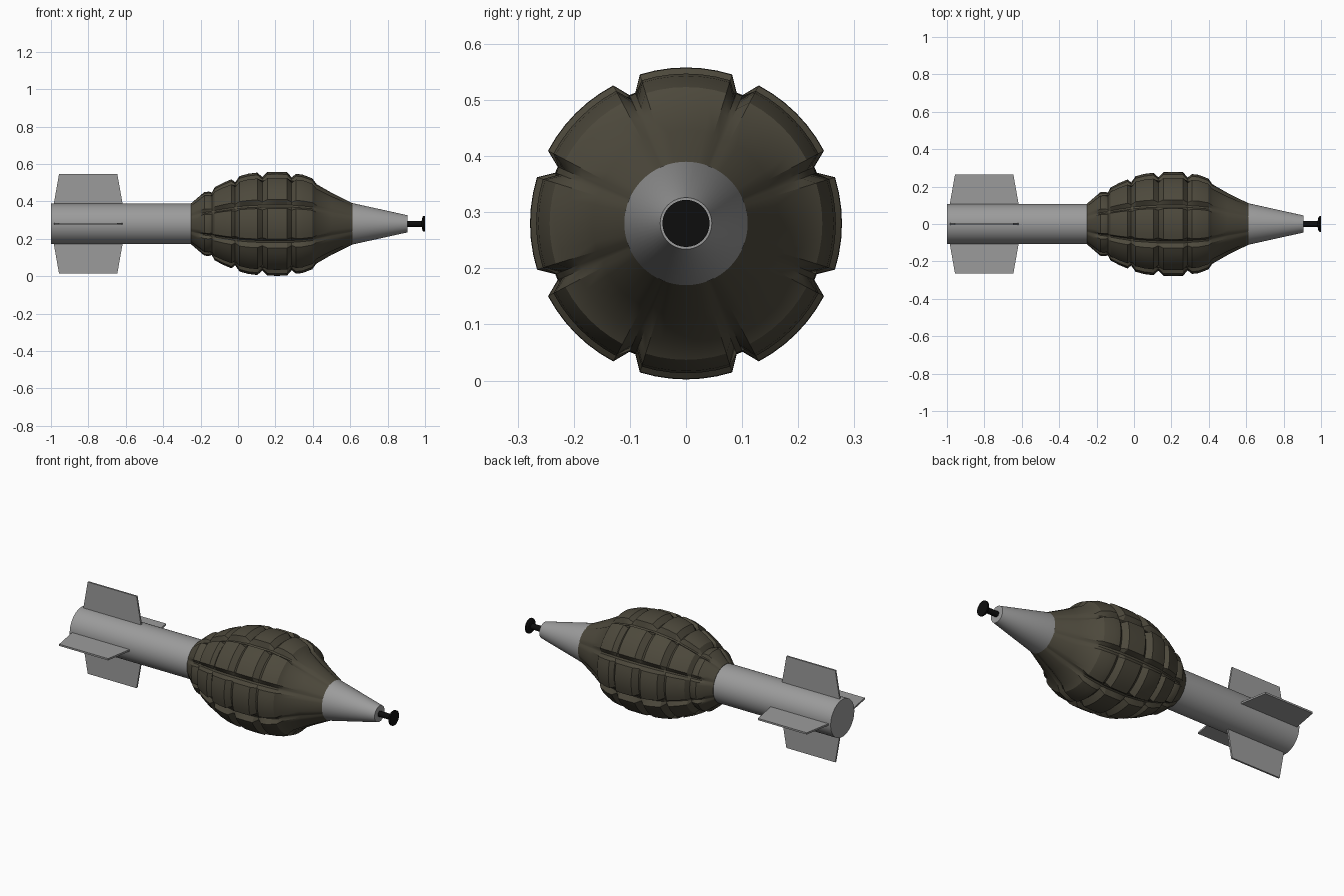
import bpy, bmesh, math
from mathutils import Matrix

if "Cube" in bpy.data.objects:
    bpy.data.objects.remove(bpy.data.objects["Cube"])

AXIS_Z = 0.28


def material(name, rgb):
    m = bpy.data.materials.new(name)
    m.diffuse_color = (*rgb, 1)
    m.use_nodes = True
    m.node_tree.nodes["Principled BSDF"].inputs["Base Color"].default_value = m.diffuse_color
    return m


GREY = material("steel grey", (0.33, 0.33, 0.33))
OLIVE = material("olive drab", (0.074, 0.066, 0.045))
BLACK = material("black", (0.004, 0.004, 0.004))


def finish(name, bm, mat, smooth=30):
    bmesh.ops.recalc_face_normals(bm, faces=bm.faces)
    me = bpy.data.meshes.new(name)
    bm.to_mesh(me)
    bm.free()
    me.materials.append(mat)
    ob = bpy.data.objects.new(name, me)
    ob.location.z = AXIS_Z
    bpy.context.collection.objects.link(ob)
    if smooth:
        bpy.ops.object.select_all(action='DESELECT')
        ob.select_set(True)
        bpy.context.view_layer.objects.active = ob
        bpy.ops.object.shade_smooth_by_angle(angle=math.radians(smooth))
    return ob


def loft(name, stations, angles, mat, smooth=30):
    """Rings around the x axis; each station is (x, radius function of vertex index)."""
    bm = bmesh.new()
    rings = [[bm.verts.new((x, rad(i) * math.sin(a), rad(i) * math.cos(a)))
              for i, a in enumerate(angles)] for x, rad in stations]
    n = len(angles)
    for r0, r1 in zip(rings, rings[1:]):
        for i in range(n):
            j = (i + 1) % n
            bm.faces.new((r0[i], r0[j], r1[j], r1[i]))
    bm.faces.new(rings[0])
    bm.faces.new(rings[-1])
    return finish(name, bm, mat, smooth)


def turned(name, profile, mat, sides=64):
    angles = [2 * math.pi * i / sides for i in range(sides)]
    return loft(name, [(x, lambda i, r=r: r) for x, r in profile], angles, mat)


# Grooved body: (x, lug radius, groove floor radius); equal radii form ring grooves
body = [(-0.25, .110, .108), (-0.215, .140, .132), (-0.18, .170, .150),
        (-0.155, .172, .158), (-0.14, .167, .167), (-0.125, .195, .175),
        (-0.08, .219, .195), (-0.035, .238, .212), (-0.015, .222, .222),
        (0.008, .255, .229), (0.055, .268, .239), (0.103, .274, .245),
        (0.13, .250, .250), (0.157, .277, .249), (0.208, .278, .250),
        (0.262, .277, .249), (0.287, .248, .248), (0.31, .267, .241),
        (0.345, .263, .236), (0.397, .243, .222), (0.42, .212, .203),
        (0.50, .166, .160), (0.613, .110, .109)]
offsets = [-21.2, -17.2, -11.5, -5.7, 0, 5.7, 11.5, 17.2, 21.2]
k = len(offsets)
body_angles = [math.radians(45 * s + o) for s in range(8) for o in offsets]
loft("grooved_body",
     [(x, lambda i, a=a, b=b: b if i % k in (0, k - 1) else a) for x, a, b in body],
     body_angles, OLIVE)

# Tail tube, nose cone and plunger
turned("tail_tube", [(-1.0, .108), (-0.24, .108)], GREY)
turned("nose_cone", [(0.605, .110), (0.615, .110), (0.905, .046)], GREY)
turned("plunger", [(0.90, .016), (0.982, .016), (0.986, .036), (0.992, .042), (1.0, .042)],
       BLACK, 32)

# Four tail fins
for q in range(4):
    bm = bmesh.new()
    outline = [(-0.988, .09), (-0.957, .265), (-0.645, .265), (-0.614, .09)]
    sides = [[bm.verts.new((x, y, z)) for x, z in outline] for y in (-.005, .005)]
    bm.faces.new(sides[0])
    bm.faces.new(sides[1])
    for i in range(4):
        j = (i + 1) % 4
        bm.faces.new((sides[0][i], sides[0][j], sides[1][j], sides[1][i]))
    bm.transform(Matrix.Rotation(q * math.pi / 2, 4, 'X'))
    finish(f"tail_fin_{q + 1}", bm, GREY, 0)
